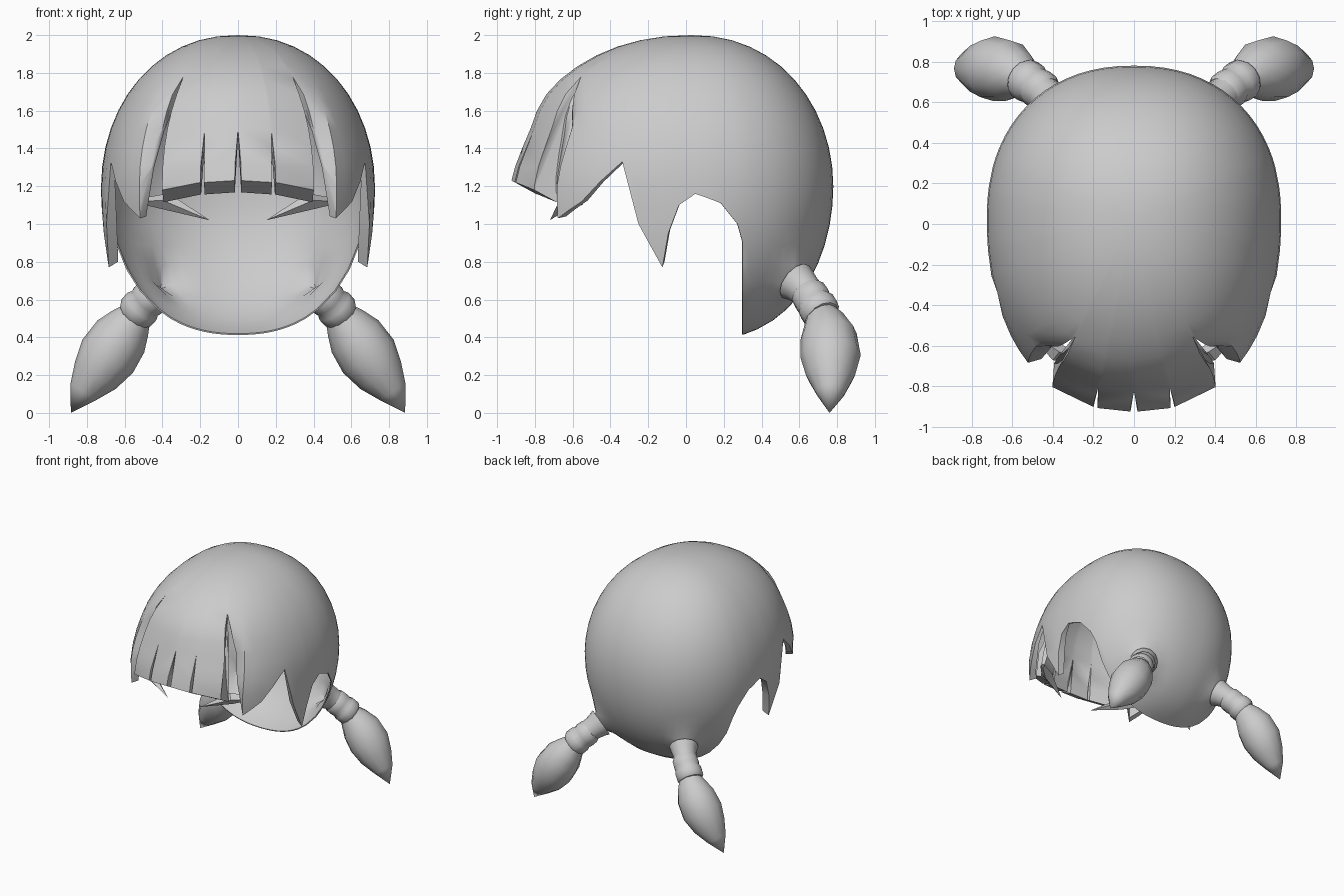
import bpy, bmesh
from math import sin, cos, pi, radians, degrees, asin, acos, copysign
from mathutils import Vector

cube = bpy.data.objects.get("Cube")
if cube:
    bpy.data.objects.remove(cube)

hair = bpy.data.materials.new("hair_grey")
hair.use_nodes = True
GREY = (0.6, 0.6, 0.6, 1)
hair.diffuse_color = GREY
hair.node_tree.nodes["Principled BSDF"].inputs["Base Color"].default_value = GREY

CENTRE = Vector((0, 0.03, 1.2))
UPPER, LOWER = 0.8, 0.82          # cap height above and below its centre
UPPER_CURVE, LOWER_CURVE = 0.93, 0.8
ROWS, ROW_ANGLE = 22, radians(7.5)
NECK_ROOT = Vector((0.37, 0.56, 0.71))
NECK_AXIS = Vector((0.52, 0.66, -0.54))


def finish(name, bm, angle=40):
    """Turn a right-hand half into a mirrored, smooth shaded object."""
    bmesh.ops.remove_doubles(bm, verts=bm.verts, dist=0.0001)
    bmesh.ops.recalc_face_normals(bm, faces=bm.faces)
    mesh = bpy.data.meshes.new(name)
    bm.to_mesh(mesh)
    bm.free()
    mesh.materials.append(hair)
    obj = bpy.data.objects.new(name, mesh)
    bpy.context.collection.objects.link(obj)
    bpy.ops.object.select_all(action='DESELECT')
    obj.select_set(True)
    bpy.context.view_layer.objects.active = obj
    bpy.ops.object.shade_smooth_by_angle(angle=radians(angle))
    mirror = obj.modifiers.new("mirror", 'MIRROR')
    mirror.merge_threshold = 0.001


def tube(bm, path, radii, sides=12):
    """Loft rings of the given radii along a path."""
    path = [Vector(p) for p in path]
    rings = []
    for i, (p, r) in enumerate(zip(path, radii)):
        axis = (path[min(i + 1, len(path) - 1)] - path[max(i - 1, 0)]).normalized()
        u = axis.cross(Vector((0, 1, 0))).normalized()
        v = axis.cross(u)
        rings.append([bm.verts.new(p + r * (u * cos(2 * pi * k / sides) + v * sin(2 * pi * k / sides)))
                      for k in range(sides)])
    for a, b in zip(rings, rings[1:]):
        for k in range(sides):
            n = (k + 1) % sides
            bm.faces.new((a[k], a[n], b[n], b[k]))


def power(v, e):
    return copysign(abs(v) ** e, v)


def clamp(v):
    return min(1, max(0, v))


def shell_point(deg, theta):
    """Point on the rounded cap: azimuth from the front, angle from the crown."""
    c, s = cos(theta), max(sin(theta), 0)
    h = s ** (UPPER_CURVE if c > 0 else LOWER_CURVE)
    if c < 0:  # side locks hang straighter than the nape
        h = 1 - (1 - h) * min(1, max(0.4, 0.4 + (deg - 95) / 25))
    z = CENTRE.z + (UPPER if c > 0 else LOWER) * c
    a = radians(deg)
    depth = 0.75
    if deg < 90:  # fringe slopes straight, side locks sit behind it
        depth = 0.96 * (1 - 0.05 * clamp(1 - abs(degrees(theta) - 70) / 20))
        if deg > 32:
            depth *= 1 - 0.13 * clamp((44 - deg) / 10) * clamp((1.78 - z) / 0.28)
    x = 0.725 * h * power(sin(a), 0.9) if deg < 180 else 0
    p = Vector((x, CENTRE.y - depth * h * power(cos(a), 0.9), z))
    # Swell out into the pigtail roots
    return p + NECK_AXIS * 0.1 * clamp(1 - (p - NECK_ROOT).length / 0.2) ** 2


def lining_point(deg, p):
    """Matching point on the inside, deep behind the fringe and locks."""
    inward = (CENTRE - p).normalized()
    if deg <= 32:
        swell = clamp((1.8 - p.z) / 0.6)
        return p + inward * 0.02 + Vector((0, 0.1, -0.065)) * swell
    if deg < 90:
        return p + inward * (0.02 + 0.04 * clamp((1.3 - p.z) / 0.3))
    return p + inward * (0.008 + 0.012 * clamp((p.z - 1) / 0.4))


# Hem of the cap: azimuth and height of each tooth, slit and lock
HEM = [(0, 1.5), (0.9, 1.23), (12.3, 1.22), (13, 1.5), (13.8, 1.22), (31.3, 1.18),
       (32, 1.78), (34, 1.5), (37, 1.3), (44, 1.03), (55, 1.12), (69, 1.33),
       (75, 1.0), (82, 0.77), (84, 0.95), (87, 1.1), (91, 1.16), (100, 1.11), (107, 1.0)]


def height_angle(z):
    return acos((z - CENTRE.z) / (UPPER if z > CENTRE.z else LOWER))


columns = []
for (d0, z0), (d1, z1) in zip(HEM, HEM[1:]):
    steps = max(1, round((d1 - d0) / (18 if d0 < 32 else 6)))
    columns += [(d0 + (d1 - d0) * k / steps, height_angle(z0 + (z1 - z0) * k / steps))
                for k in range(steps)]
columns.append((HEM[-1][0], height_angle(HEM[-1][1])))
# Nape ends on an upright plane behind the ears
for deg in (110, 112, 115, *range(120, 181, 5)):
    h = 0.27 / (0.75 * abs(cos(radians(deg))) ** 0.9)
    columns.append((deg, pi - asin(min(1, h) ** (1 / LOWER_CURVE))))

# Cap with fringe and side locks; level rows stop where they meet the hem
bm = bmesh.new()
outer, inner = [], []
for deg, end in columns:
    points = [shell_point(deg, min(end, i * ROW_ANGLE)) for i in range(ROWS + 1)]
    outer.append([bm.verts.new(p) for p in points])
    inner.append([bm.verts.new(lining_point(deg, p)) for p in points])
# One shared crown point keeps each layer closed
for grid, top in ((outer, 2.0), (inner, 1.98)):
    for column in grid:
        column[0].co = (0, CENTRE.y, top)
for j in range(len(columns) - 1):
    for grid in (outer, inner):
        a, b = grid[j], grid[j + 1]
        bm.faces.new((a[0], a[1], b[1]))
        for i in range(1, ROWS):
            bm.faces.new((a[i], a[i + 1], b[i + 1], b[i]))
    bm.faces.new((outer[j][-1], inner[j][-1], inner[j + 1][-1], outer[j + 1][-1]))
finish("hair_cap", bm)

# Thin strands behind the fringe, pointing inwards
bm = bmesh.new()
tube(bm, [(0.49, -0.55, 1.12), (0.38, -0.63, 1.12), (0.15, -0.72, 1.02)],
     [0.02, 0.045, 0], sides=4)
finish("inner_strands", bm, 30)

# Necks running from the swollen roots to the ties
bm = bmesh.new()
tube(bm, [(0.385, 0.58, 0.695), (0.405, 0.605, 0.675), (0.43, 0.63, 0.65), (0.47, 0.67, 0.61)],
     [0.112, 0.1, 0.09, 0.085])
finish("pigtail_necks", bm)

# Hair ties made of two rounded bands
bm = bmesh.new()
tie_start, tie_end = Vector((0.43, 0.64, 0.645)), Vector((0.555, 0.725, 0.515))
tube(bm, [tie_start.lerp(tie_end, t) for t in (0, 0.01, 0.12, 0.38, 0.5, 0.62, 0.88, 0.99, 1)],
     [0.06, 0.085, 0.098, 0.1, 0.094, 0.105, 0.105, 0.09, 0.06])
finish("hair_ties", bm)

# Pigtails swelling and tapering to a point
bm = bmesh.new()
tube(bm, [(0.53, 0.715, 0.53), (0.57, 0.735, 0.475), (0.62, 0.755, 0.405), (0.69, 0.765, 0.3),
          (0.755, 0.765, 0.2), (0.82, 0.765, 0.11), (0.885, 0.76, 0)],
     [0.08, 0.115, 0.15, 0.16, 0.13, 0.08, 0])
finish("pigtails", bm)
